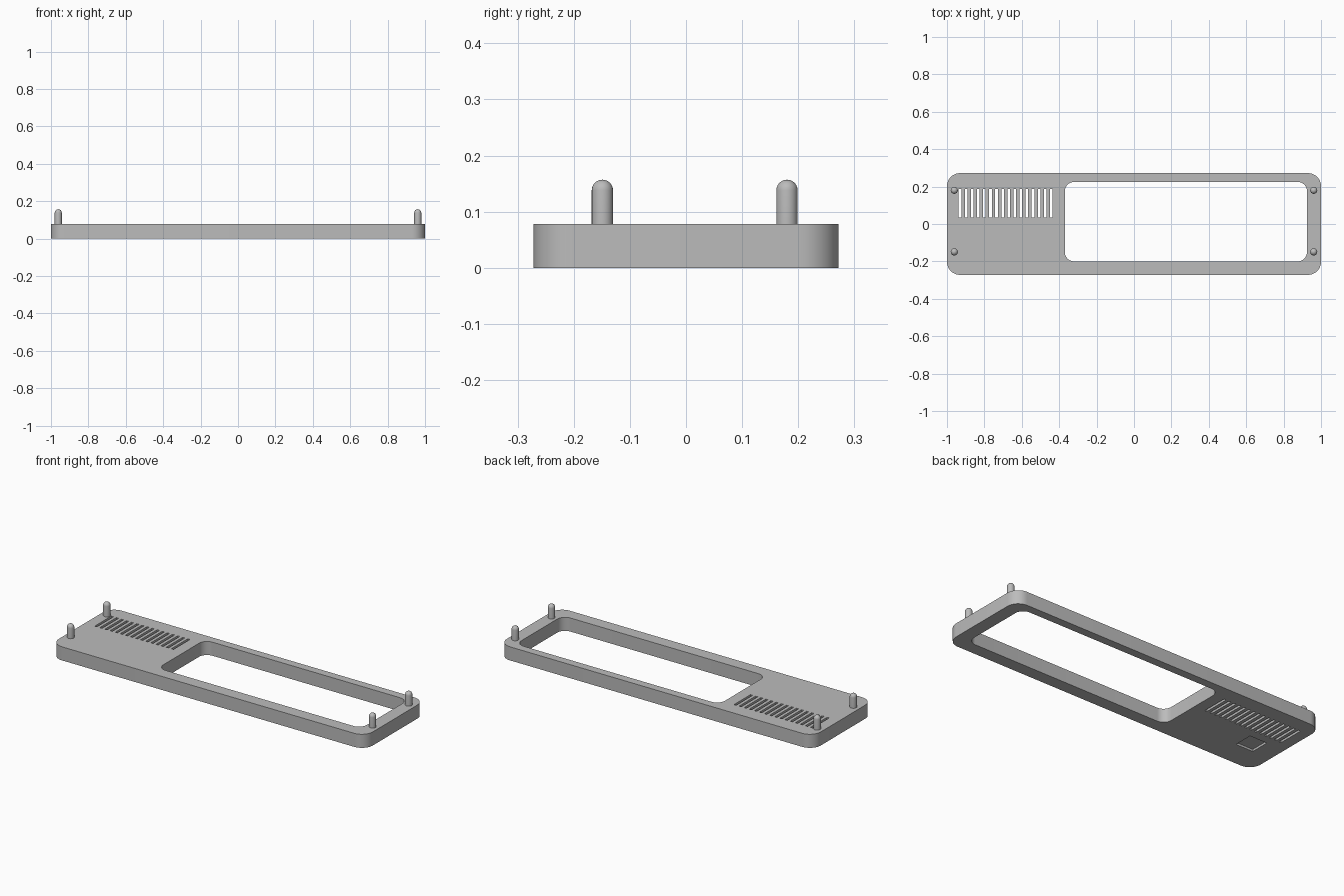
import bpy, bmesh, math

if "Cube" in bpy.data.objects:
    bpy.data.objects.remove(bpy.data.objects["Cube"])

grey = bpy.data.materials.new("plain grey")
grey.diffuse_color = (0.5, 0.5, 0.5, 1)
grey.use_nodes = True
grey.node_tree.nodes["Principled BSDF"].inputs["Base Color"].default_value = grey.diffuse_color


def rounded_prism(bm, x0, x1, y0, y1, z0, z1, r=0.0, steps=10):
    """Add an upright prism with a rounded rectangle outline."""
    pts = []
    corners = [(x1 - r, y1 - r), (x0 + r, y1 - r), (x0 + r, y0 + r), (x1 - r, y0 + r)]
    for i, (cx, cy) in enumerate(corners):
        for k in range(steps + 1 if r else 1):
            a = math.pi / 2 * (i + k / steps)
            pts.append((cx + r * math.cos(a), cy + r * math.sin(a)))
    low = [bm.verts.new((x, y, z0)) for x, y in pts]
    high = [bm.verts.new((x, y, z1)) for x, y in pts]
    bm.faces.new(low[::-1])
    bm.faces.new(high)
    for i in range(len(pts)):
        j = (i + 1) % len(pts)
        bm.faces.new((low[i], low[j], high[j], high[i]))


def make_object(name, bm):
    mesh = bpy.data.meshes.new(name)
    bm.to_mesh(mesh)
    bm.free()
    mesh.materials.append(grey)
    obj = bpy.data.objects.new(name, mesh)
    bpy.context.collection.objects.link(obj)
    return obj


def smooth(obj):
    bpy.ops.object.select_all(action='DESELECT')
    obj.select_set(True)
    bpy.context.view_layer.objects.active = obj
    bpy.ops.object.shade_smooth_by_angle(angle=math.radians(30))


# Face plate with rounded corners
bm = bmesh.new()
rounded_prism(bm, -1, 1, -0.272, 0.272, 0, 0.078, 0.07)
plate = make_object("face_plate", bm)

# Openings: window, row of vent slots, shallow square pocket underneath
bm = bmesh.new()
rounded_prism(bm, -0.37, 0.925, -0.2, 0.225, -0.1, 0.2, 0.05)
for i in range(16):
    x = -0.93 + i * 0.0325
    rounded_prism(bm, x - 0.007, x + 0.007, 0.035, 0.186, -0.1, 0.2)
rounded_prism(bm, -0.885, -0.775, -0.125, -0.015, -0.1, 0.012)
cutter = make_object("opening_cutter", bm)
cutter.hide_render = True

cut = plate.modifiers.new("openings", 'BOOLEAN')
cut.operation = 'DIFFERENCE'
cut.solver = 'EXACT'
cut.object = cutter
bpy.context.view_layer.objects.active = plate
bpy.ops.object.modifier_apply(modifier=cut.name)
bpy.data.objects.remove(cutter)
smooth(plate)


# Locating pegs with domed tops, turned from a profile
def peg(name, x, y, r=0.019, top=0.157, seg=24):
    bm = bmesh.new()
    profile = [(r, 0.07)] + [(r * math.cos(a), top - r + r * math.sin(a))
                             for a in (math.pi / 2 * k / 6 for k in range(6))]
    rings = [[bm.verts.new((x + pr * math.cos(2 * math.pi * s / seg),
                            y + pr * math.sin(2 * math.pi * s / seg), z))
              for s in range(seg)] for pr, z in profile]
    tip = bm.verts.new((x, y, top))
    bm.faces.new(rings[0][::-1])
    for s in range(seg):
        t = (s + 1) % seg
        for a, b in zip(rings, rings[1:]):
            bm.faces.new((a[s], a[t], b[t], b[s]))
        bm.faces.new((rings[-1][s], rings[-1][t], tip))
    smooth(make_object(name, bm))


for side, x in (("left", -0.961), ("right", 0.961)):
    for end, y in (("front", -0.149), ("back", 0.18)):
        peg(f"{side}_{end}_peg", x, y)
